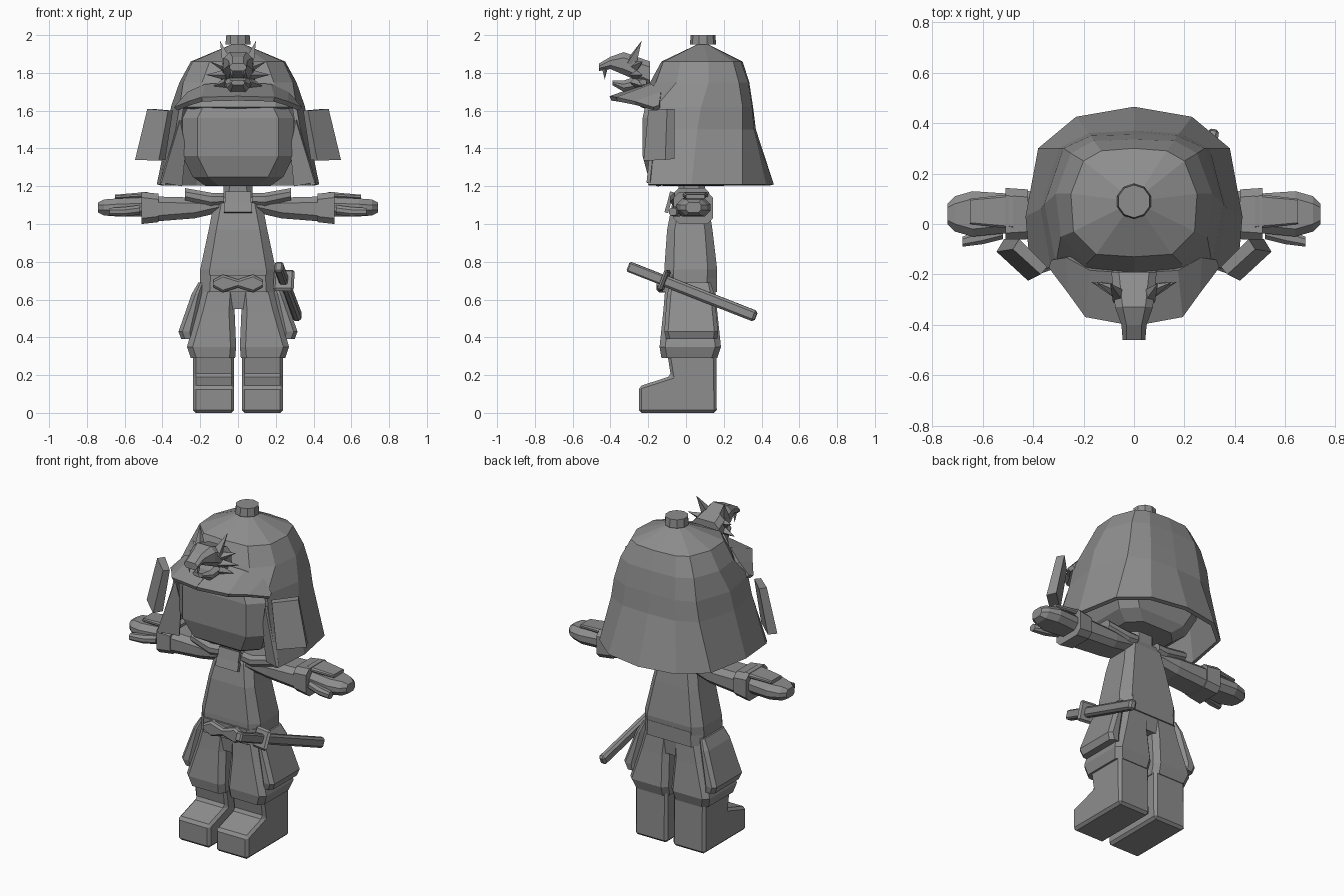
import bpy
import bmesh
from mathutils import Matrix, Vector

default_cube = bpy.data.objects.get("Cube")
if default_cube:
    bpy.data.objects.remove(default_cube, do_unlink=True)

GREY = (0.27, 0.27, 0.27, 1)
grey = bpy.data.materials.new("plain grey")
grey.use_nodes = True
grey.diffuse_color = GREY
grey.node_tree.nodes["Principled BSDF"].inputs["Base Color"].default_value = GREY


def finish(name, bm, mirror=False, bevel=0, thick=0, offset=0):
    """Turn a bmesh into a named object with the usual modifiers."""
    bmesh.ops.recalc_face_normals(bm, faces=bm.faces[:])
    mesh = bpy.data.meshes.new(name)
    bm.to_mesh(mesh)
    bm.free()
    mesh.materials.append(grey)
    ob = bpy.data.objects.new(name, mesh)
    bpy.context.collection.objects.link(ob)
    if thick:
        solid = ob.modifiers.new("thickness", "SOLIDIFY")
        solid.thickness, solid.offset = thick, offset
    if bevel:
        edge = ob.modifiers.new("bevel", "BEVEL")
        edge.width, edge.segments = bevel, 1
    if mirror:
        ob.modifiers.new("mirror", "MIRROR").use_mirror_merge = False
    return ob


def ring(axis, p, u0, u1, v0, v1, c=0.03):
    """Chamfered rectangle lying across the given axis at position p."""
    pts = [(u0 + c, v0), (u1 - c, v0), (u1, v0 + c), (u1, v1 - c),
           (u1 - c, v1), (u0 + c, v1), (u0, v1 - c), (u0, v0 + c)]
    place = {"x": lambda u, v: (p, u, v),
             "y": lambda u, v: (u, p, v),
             "z": lambda u, v: (u, v, p)}[axis]
    return [place(u, v) for u, v in pts]


def loft(name, rings, **options):
    """Skin a closed solid through rings with equal point counts."""
    bm = bmesh.new()
    loops = [[bm.verts.new(p) for p in r] for r in rings]
    for a, b in zip(loops, loops[1:]):
        for i in range(len(a)):
            j = (i + 1) % len(a)
            bm.faces.new((a[i], a[j], b[j], b[i]))
    bm.faces.new(loops[0][::-1])
    bm.faces.new(loops[-1])
    return finish(name, bm, **options)


def plate(name, corners, thick, **options):
    bm = bmesh.new()
    bm.faces.new([bm.verts.new(p) for p in corners])
    return finish(name, bm, thick=thick, **options)


def spike(name, base, tip, radius, **options):
    base, tip = Vector(base), Vector(tip)
    way = tip - base
    bm = bmesh.new()
    turn = way.to_track_quat("Z", "Y").to_matrix().to_4x4()
    bmesh.ops.create_cone(bm, cap_ends=True, segments=4, radius1=radius,
                          radius2=0, depth=way.length,
                          matrix=Matrix.Translation((base + tip) / 2) @ turn)
    return finish(name, bm, **options)


def bar(name, a, b, wide, high, **options):
    a, b = Vector(a), Vector(b)
    way = b - a
    bm = bmesh.new()
    turn = way.to_track_quat("Y", "Z").to_matrix().to_4x4()
    size = Matrix.Diagonal((wide, way.length, high, 1))
    bmesh.ops.create_cube(bm, size=1,
                          matrix=Matrix.Translation((a + b) / 2) @ turn @ size)
    return finish(name, bm, **options)


# Helmet: half outlines from front to back, mirrored; the skirt is open in front
outlines = [
    (1.86, [(0, -.13), (.15, -.12), (.24, -.03), (.25, .12), (.2, .25), (.13, .29), (0, .3)]),
    (1.75, [(0, -.19), (.19, -.16), (.29, -.05), (.31, .12), (.25, .28), (.16, .33), (0, .335)]),
    (1.62, [(0, -.24), (.2, -.22), (.31, -.16), (.355, .08), (.28, .3), (.17, .35), (0, .355)]),
    (1.5, [(0, -.2), (.2, -.2), (.33, -.17), (.37, .06), (.3, .3), (.18, .36), (0, .37)]),
    (1.21, [(0, -.2), (.3, -.2), (.41, -.2), (.43, .03), (.38, .3), (.23, .425), (0, .465)]),
]
bm = bmesh.new()
loops = []
for z, half in outlines:
    whole = half + [(-x, y) for x, y in half[-2:0:-1]]
    loops.append([bm.verts.new((x, y, z)) for x, y in whole])
apex = bm.verts.new((0, .09, 1.965))
count = len(loops[0])
for i in range(count):
    j = (i + 1) % count
    bm.faces.new((apex, loops[0][i], loops[0][j]))
    for row, (a, b) in enumerate(zip(loops, loops[1:])):
        if row < 2 or 2 <= i < count - 2:
            bm.faces.new((a[i], a[j], b[j], b[i]))
loose = [v for v in bm.verts if not v.link_faces]
bmesh.ops.delete(bm, geom=loose, context="VERTS")
finish("helmet", bm, thick=0.025, offset=-1)

bm = bmesh.new()
bmesh.ops.create_cone(bm, cap_ends=True, segments=10, radius1=.07, radius2=.065,
                      depth=.05, matrix=Matrix.Translation((0, .09, 1.975)))
finish("helmet_knob", bm)

plate("helmet_cheek", [(.31, -.165, 1.55), (.41, -.2, 1.22), (.3, -.14, 1.2),
                       (.28, -.15, 1.4)], .02, mirror=True)

# Brim: inner edge on the dome, outer edge pushed forward
inner = [(0, -.19, 1.74), (.17, -.18, 1.73), (.26, -.13, 1.69), (.32, -.14, 1.62)]
outer = [(0, -.4, 1.665), (.19, -.365, 1.66), (.255, -.27, 1.64), (.33, -.17, 1.61)]
bm = bmesh.new()
for k in range(3):
    bm.faces.new([bm.verts.new(p) for p in (inner[k], outer[k], outer[k + 1], inner[k + 1])])
bmesh.ops.remove_doubles(bm, verts=bm.verts[:], dist=.0001)
finish("helmet_brim", bm, mirror=True, thick=.025)

# Turned-back side plates of the helmet
loft("helmet_side_plate", [
    [(.345, -.17, 1.6), (.37, -.2, 1.6), (.48, -.1, 1.61), (.455, -.06, 1.61)],
    [(.385, -.18, 1.34), (.42, -.225, 1.335), (.545, -.11, 1.34), (.515, -.06, 1.345)],
], mirror=True)

# Crest: horned beast head
loft("crest_skull", [
    ring("y", -.19, -.09, .09, 1.73, 1.86), ring("y", -.33, -.075, .075, 1.79, 1.91),
    ring("y", -.4, -.05, .05, 1.82, 1.885, .02), ring("y", -.46, -.045, .045, 1.81, 1.85, .015)])
loft("crest_jaw", [
    ring("y", -.21, -.08, .08, 1.71, 1.8), ring("y", -.33, -.06, .06, 1.7, 1.76, .02),
    ring("y", -.39, -.035, .035, 1.735, 1.76, .01)])
spike("crest_horn", (.055, -.29, 1.85), (.095, -.235, 1.97), .035, mirror=True)
spike("crest_tooth", (.03, -.43, 1.82), (.03, -.43, 1.765), .014, mirror=True)
for z, reach, drop in ((1.83, .15, .03), (1.79, .17, 0), (1.75, .13, -.02)):
    spike("crest_cheek_spike", (.06, -.27, z), (reach, -.23, z + drop), .03, mirror=True)

# Head and neck
loft("head", [
    ring("z", 1.2, -.17, .17, -.12, .2, .07), ring("z", 1.25, -.24, .24, -.2, .24, .08),
    ring("z", 1.36, -.295, .295, -.23, .27, .08), ring("z", 1.56, -.295, .295, -.23, .27, .08),
    ring("z", 1.65, -.25, .25, -.21, .24, .08)])
loft("neck", [ring("z", 1.08, -.08, .08, -.04, .1), ring("z", 1.22, -.075, .075, -.04, .1)])

# Torso, collar and chest panel
loft("torso", [
    ring("z", .69, -.2, .2, -.115, .16, .05), ring("z", .76, -.2, .2, -.115, .165, .05),
    ring("z", .97, -.155, .155, -.1, .14, .04), ring("z", 1.1, -.13, .13, -.075, .12, .04),
    ring("z", 1.14, -.11, .11, -.05, .1, .03)])
loft("collar", [
    ring("x", .075, -.075, .13, 1.1, 1.165, .02), ring("x", .14, -.085, .13, 1.095, 1.165, .02),
    ring("x", .28, -.06, .12, 1.125, 1.19, .02)], mirror=True)
bar("chest_panel", (0, -.09, 1.11), (0, -.075, 1.17), .14, .02)
bar("chest_tie", (0, -.105, 1.06), (0, -.09, 1.11), .15, .02)

# Arms
loft("sleeve", [
    ring("x", .1, -.07, .11, 1.06, 1.13), ring("x", .23, -.055, .125, 1.03, 1.14),
    ring("x", .42, -.055, .13, 1.015, 1.145), ring("x", .5, -.06, .14, 1.005, 1.16)], mirror=True)
loft("cuff", [
    ring("x", .42, -.06, .137, 1.01, 1.16), ring("x", .51, -.066, .143, 1.0, 1.17)], mirror=True)
loft("hand", [
    ring("x", .49, -.035, .12, 1.04, 1.14), ring("x", .64, -.05, .13, 1.04, 1.135),
    ring("x", .71, -.03, .11, 1.045, 1.13), ring("x", .74, .0, .08, 1.06, 1.115, .015)], mirror=True)
loft("thumb", [
    ring("x", .52, -.06, .0, 1.05, 1.1, .015), ring("x", .6, -.08, -.02, 1.04, 1.09, .015),
    ring("x", .68, -.09, -.05, 1.045, 1.085, .01)], mirror=True)
loft("hand_guard", [
    ring("x", .48, -.02, .12, 1.14, 1.17, .01), ring("x", .65, .0, .1, 1.135, 1.155, .005)], mirror=True)

# Belt and bow-shaped buckle
loft("belt", [ring("z", .64, -.2, .2, -.125, .165, .05), ring("z", .73, -.195, .195, -.125, .165, .05)])
loft("buckle", [ring("x", x, -.155, -.1, .685 - h, .685 + h, .012) for x, h in (
    (-.13, .02), (-.08, .047), (0, .022), (.08, .047), (.13, .02))])

# Hips, wide trousers and hanging thigh plates
loft("hips", [ring("z", .55, -.19, .19, -.1, .15, .04), ring("z", .68, -.19, .19, -.115, .16, .05)])
loft("trouser_leg", [
    ring("z", .66, .01, .185, -.11, .155), ring("z", .54, .018, .215, -.12, .165),
    ring("z", .35, .01, .27, -.14, .185), ring("z", .29, .015, .25, -.13, .165)], mirror=True)
loft("thigh_plate", [
    ring("z", .69, .175, .21, -.08, .13, .012), ring("z", .63, .19, .245, -.1, .15, .02),
    ring("z", .43, .235, .315, -.115, .17, .02), ring("z", .39, .23, .3, -.105, .165, .02)], mirror=True)

# Boots: side profile carried across the width
profile = [(-.25, 0), (-.25, .14), (-.08, .195), (-.1, .32), (.16, .32), (.163, 0)]
loft("boot", [[(x, y, z) for y, z in profile] for x in (.02, .238)], mirror=True, bevel=.015)

# Sword in its sheath on the left hip
start, end = Vector((.215, -.305, .775)), Vector((.315, .37, .51))
guard = start.lerp(end, .28)
along = (end - start).normalized()
bar("sword_handle", start, guard, .045, .055, bevel=.008)
bar("sword_guard", guard - along * .012, guard + along * .012, .11, .12, bevel=.015)
bar("sword_sheath", guard, end, .045, .06, bevel=.012)
